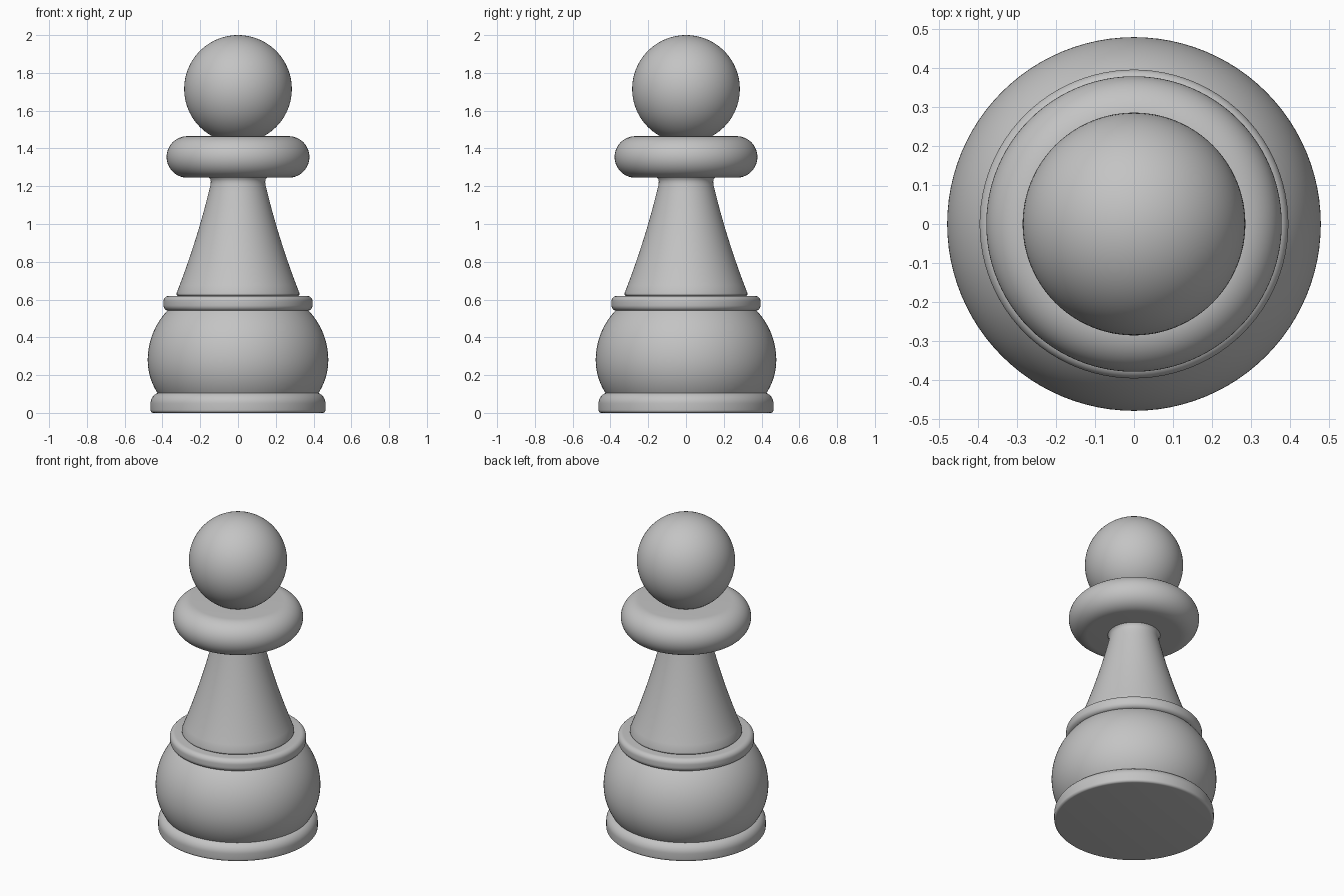
import bpy, bmesh
from math import sin, cos, radians, pi

cube = bpy.data.objects.get("Cube")
if cube:
    bpy.data.objects.remove(cube, do_unlink=True)

grey = bpy.data.materials.new("plain grey")
grey.use_nodes = True
colour = (0.55, 0.55, 0.55, 1)
grey.diffuse_color = colour
grey.node_tree.nodes["Principled BSDF"].inputs["Base Color"].default_value = colour


def arc(r, z, radius, start, end, steps=12):
    """Profile points on a circle, angles in degrees above the horizontal."""
    angles = [radians(start + (end - start) * i / steps) for i in range(steps + 1)]
    return [(r + radius * cos(a), z + radius * sin(a)) for a in angles]


def lathe(name, profile, sides=96):
    """Turn a bottom-to-top profile of (radius, height) about the z axis."""
    bm = bmesh.new()
    points = [(0, profile[0][1])] + profile + [(0, profile[-1][1])]
    verts = [bm.verts.new((r, 0, z)) for r, z in points]
    edges = [bm.edges.new(pair) for pair in zip(verts, verts[1:])]
    bmesh.ops.spin(bm, geom=verts + edges, axis=(0, 0, 1), cent=(0, 0, 0),
                   angle=2 * pi, steps=sides, use_merge=True)
    bmesh.ops.remove_doubles(bm, verts=bm.verts, dist=1e-5)
    bmesh.ops.recalc_face_normals(bm, faces=bm.faces)
    mesh = bpy.data.meshes.new(name)
    bm.to_mesh(mesh)
    bm.free()
    mesh.materials.append(grey)
    obj = bpy.data.objects.new(name, mesh)
    bpy.context.collection.objects.link(obj)
    bpy.ops.object.select_all(action='DESELECT')
    obj.select_set(True)
    bpy.context.view_layer.objects.active = obj
    bpy.ops.object.shade_smooth_by_angle(angle=radians(35))
    return obj


# Foot ring with a softly rounded upper edge
lathe("foot_ring", arc(0.448, 0.015, 0.015, -90, 0, 5)
      + arc(0.403, 0.05, 0.06, 0, 90))

# Bulging body, slightly tighter below its widest line
lathe("body", arc(0.158, 0.28, 0.32, -34, 0)
      + arc(0.098, 0.28, 0.38, 0, 44, 20)[1:])

# Flat ring on top of the body
lathe("body_ring", arc(0.365, 0.57, 0.03, -90, 0, 8)
      + arc(0.365, 0.59, 0.03, 0, 90, 8))

# Tapered stem with a gently hollow side and small flares at the ends
stem = [(0.315, 0.615), (0.325, 0.625), (0.325, 0.635)]
for i in range(1, 15):
    t = i / 14
    stem.append((0.325 - 0.225 * t + 0.045 * t * t, 0.635 + 0.575 * t))
stem += [(0.144, 1.225), (0.147, 1.238), (0.155, 1.248)]
lathe("stem", stem)

# Thick rounded collar
lathe("collar", arc(0.268, 1.355, 0.11, -90, 90, 28))

# Ball head
lathe("head", arc(0, 1.715, 0.285, -89.9, 89.9, 48))
